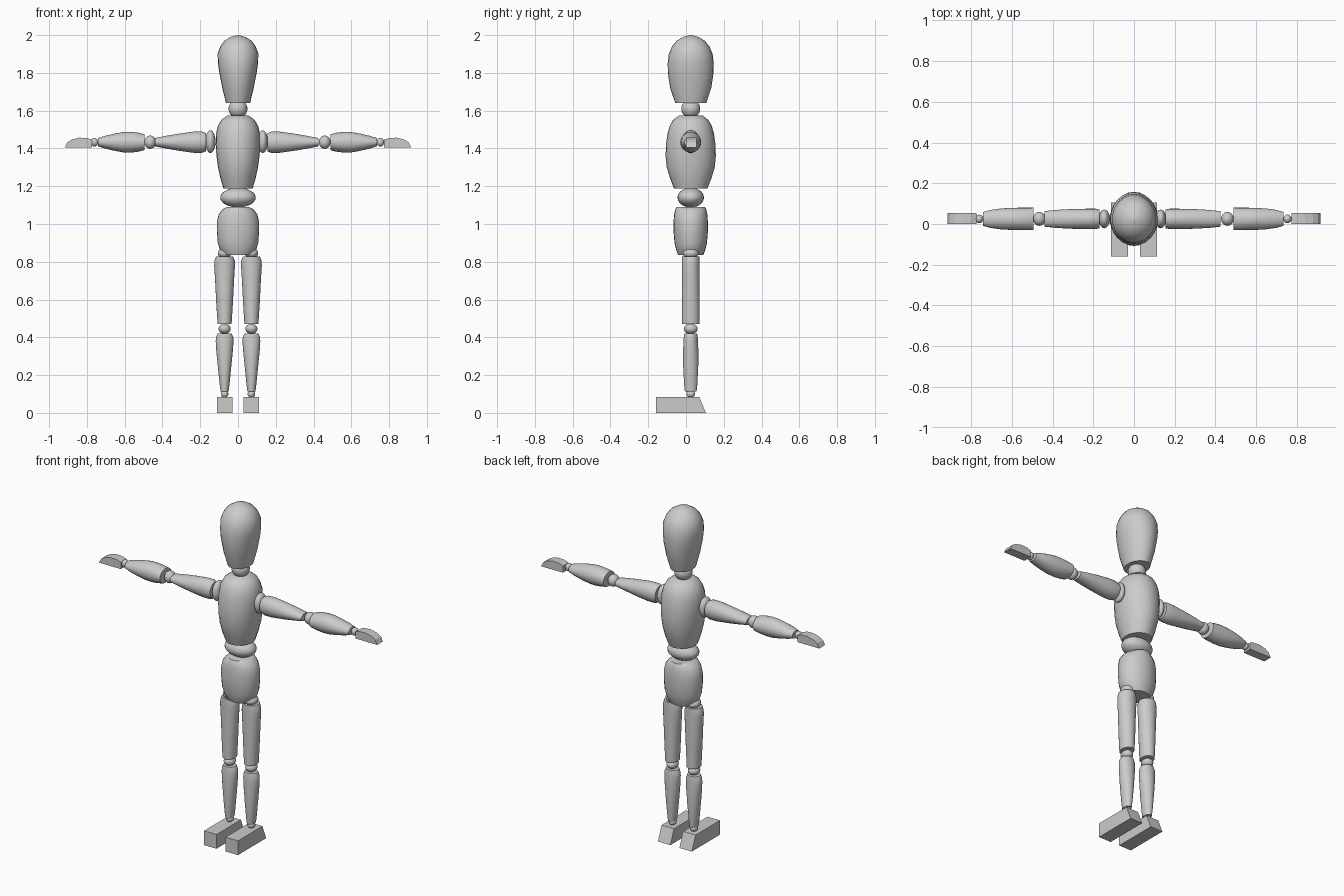
import bpy, bmesh, math
from mathutils import Vector

if "Cube" in bpy.data.objects:
    bpy.data.objects.remove(bpy.data.objects["Cube"])

wood = bpy.data.materials.new("plain grey")
wood.diffuse_color = (0.6, 0.6, 0.6, 1)
wood.use_nodes = True
wood.node_tree.nodes["Principled BSDF"].inputs["Base Color"].default_value = wood.diffuse_color
SEG = 24
CY = 0.025   # body centre line in y
ARM_Z = 1.433


def finish(name, bm, smooth=True):
    bmesh.ops.recalc_face_normals(bm, faces=bm.faces)
    mesh = bpy.data.meshes.new(name)
    bm.to_mesh(mesh)
    bm.free()
    mesh.materials.append(wood)
    obj = bpy.data.objects.new(name, mesh)
    bpy.context.collection.objects.link(obj)
    if smooth:
        bpy.ops.object.select_all(action='DESELECT')
        obj.select_set(True)
        bpy.context.view_layer.objects.active = obj
        bpy.ops.object.shade_smooth_by_angle(angle=math.radians(40))


def turned(name, rings, x=0, axis='Z', side=1):
    """Loft of ellipses: rings are (position, half width, half depth in y)."""
    bm = bmesh.new()
    loops = []
    for t, a, b in rings:
        loop = []
        for i in range(SEG):
            ang = 2 * math.pi * i / SEG
            u, v = a * math.cos(ang), b * math.sin(ang)
            if axis == 'Z':
                co = (x + u, CY + v, t)
            else:
                co = (side * t, CY + v, ARM_Z + u)
            loop.append(bm.verts.new(co))
        loops.append(loop)
    for lo, hi in zip(loops, loops[1:]):
        for i in range(SEG):
            j = (i + 1) % SEG
            bm.faces.new((lo[i], lo[j], hi[j], hi[i]))
    bm.faces.new(loops[0])
    bm.faces.new(loops[-1])
    finish(name, bm)


def ball(name, centre, radii):
    bm = bmesh.new()
    bmesh.ops.create_uvsphere(bm, u_segments=SEG, v_segments=14, radius=1)
    for v in bm.verts:
        v.co = Vector(c + r * p for c, r, p in zip(centre, radii, v.co))
    finish(name, bm)


def prism(name, near, far):
    """Straight block between two matching outlines."""
    bm = bmesh.new()
    a = [bm.verts.new(p) for p in near]
    b = [bm.verts.new(p) for p in far]
    bm.faces.new(a)
    bm.faces.new(b)
    for i in range(len(a)):
        j = (i + 1) % len(a)
        bm.faces.new((a[i], a[j], b[j], b[i]))
    finish(name, bm, smooth=False)


# Head, trunk and the balls between them
turned("head", [(1.64, .064, .082), (1.72, .083, .109), (1.80, .099, .121),
                (1.85, .106, .122), (1.90, .108, .116), (1.94, .094, .099),
                (1.97, .072, .075), (1.99, .04, .042), (2.0, .003, .003)])
ball("neck", (0, CY, 1.61), (.05, .05, .05))
turned("chest", [(1.187, .077, .088), (1.24, .093, .109), (1.30, .106, .127),
                 (1.36, .114, .133), (1.42, .118, .131), (1.48, .116, .123),
                 (1.52, .106, .111), (1.55, .089, .094), (1.575, .056, .062)])
ball("waist", (0, CY, 1.14), (.094, .07, .052))
turned("pelvis", [(.835, .075, .066), (.86, .095, .076), (.90, .107, .086),
                  (.96, .112, .091), (1.01, .112, .091), (1.05, .103, .088),
                  (1.075, .085, .083), (1.09, .06, .076)])

for side, label in ((1, "left"), (-1, "right")):
    # Leg
    x = .071 * side
    ball(label + "_hip", (x, CY, .845), (.036, .042, .028))
    turned(label + "_thigh", [(.47, .037, .046), (.58, .044, .047), (.70, .050, .047),
                              (.78, .055, .047), (.805, .054, .047), (.828, .045, .046)], x)
    ball(label + "_knee", (x, CY, .445), (.032, .037, .027))
    turned(label + "_shin", [(.112, .021, .031), (.15, .026, .035), (.25, .036, .040),
                             (.34, .045, .040), (.38, .047, .038), (.40, .046, .037),
                             (.42, .037, .034)], x)
    ball(label + "_ankle", (x, CY, .1), (.02, .023, .02))
    outline = [(-.16, 0), (.105, 0), (.07, .085), (-.16, .085)]
    prism(label + "_foot", [(x - .041, y, z) for y, z in outline],
          [(x + .041, y, z) for y, z in outline])

    # Arm, with the inner joints set slightly wider on one side
    d = 0 if side > 0 else .015
    e = d * .4
    ball(label + "_shoulder", (side * (.131 + d), CY, ARM_Z + .003), (.027, .046, .06))
    turned(label + "_upper_arm",
           [(.155 + d, .048, .046), (.175 + d, .056, .05), (.22 + d, .056, .05),
            (.30 + d, .045, .048), (.37 + d, .033, .044), (.425 + d, .022, .038)],
           axis='X', side=side)
    ball(label + "_elbow", (side * (.459 + e), CY, ARM_Z), (.031, .034, .035))
    turned(label + "_forearm",
           [(.489 + e, .042, .055), (.52 + e, .05, .055), (.56 + e, .055, .055),
            (.60 + e, .054, .054), (.65 + e, .045, .051), (.70 + e, .033, .044),
            (.735 + e, .022, .034)], axis='X', side=side)
    ball(label + "_wrist", (side * (.754 + e), CY, ARM_Z), (.02, .021, .023))
    palm = [(.773, 1.406), (.773, 1.446), (.80, 1.455), (.84, 1.457),
            (.88, 1.447), (.904, 1.432), (.917, 1.406)]
    prism(label + "_hand", [(side * px, CY - .024, z) for px, z in palm],
          [(side * px, CY + .03, z) for px, z in palm])
